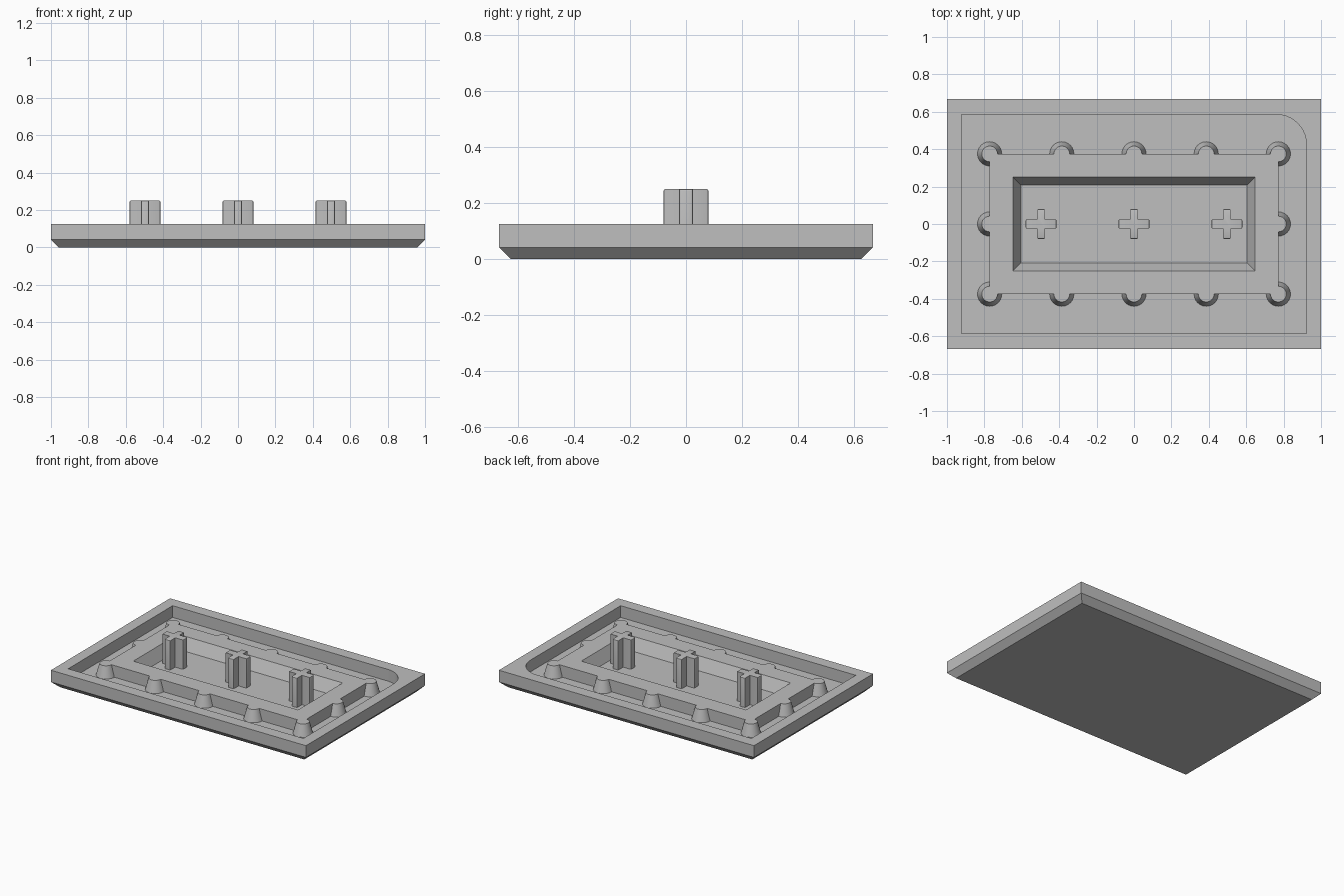
import bpy, bmesh, math

if "Cube" in bpy.data.objects:
    bpy.data.objects.remove(bpy.data.objects["Cube"])

FLOOR, RIM, POST_TOP = 0.042, 0.125, 0.25
PLATEAU_X, PLATEAU_Y = 0.772, 0.375

grey = bpy.data.materials.new("light grey plastic")
grey.use_nodes = True
colour = (0.52, 0.52, 0.52, 1)
grey.diffuse_color = colour
grey.node_tree.nodes["Principled BSDF"].inputs["Base Color"].default_value = colour


def finish(name, bm):
    """Turn a bmesh into a named, shaded object."""
    mesh = bpy.data.meshes.new(name)
    bm.to_mesh(mesh)
    bm.free()
    mesh.materials.append(grey)
    obj = bpy.data.objects.new(name, mesh)
    bpy.context.collection.objects.link(obj)
    bpy.ops.object.select_all(action='DESELECT')
    obj.select_set(True)
    bpy.context.view_layer.objects.active = obj
    bpy.ops.object.shade_smooth_by_angle(angle=math.radians(30))
    return obj


def outline(hx, hy, r):
    """Rectangle whose back left corner is rounded by r."""
    arc = [math.radians(a) for a in range(0, 91, 9)]
    return [(-hx, -hy), (hx, -hy)] + [
        (hx - r + r * math.cos(a), hy - r + r * math.sin(a)) for a in arc
    ] + [(-hx, hy)]


def loft(name, rings, cap):
    """Skin rings of (half x, half y, corner radius, z)."""
    bm = bmesh.new()
    loops = [[bm.verts.new((x, y, z)) for x, y in outline(hx, hy, r)]
             for hx, hy, r, z in rings]
    n = len(loops[0])
    for a, b in zip(loops, loops[1:]):
        for i in range(n):
            j = (i + 1) % n
            bm.faces.new((a[i], a[j], b[j], b[i]))
    if cap:
        bm.faces.new(loops[0][::-1])
        bm.faces.new(loops[-1])
    bmesh.ops.remove_doubles(bm, verts=bm.verts, dist=1e-5)
    return finish(name, bm)


def stud(name, x, y, start, sweep):
    """Tapered stud: only the sector standing outside the plateau."""
    bm = bmesh.new()
    steps = sweep // 15
    rows = []
    for radius, z in ((0.065, FLOOR), (0.042, RIM)):
        angles = [math.radians(start + sweep * i / steps) for i in range(steps + 1)]
        rows.append([bm.verts.new((x + radius * math.cos(a), y + radius * math.sin(a), z))
                     for a in angles])
    low, high = rows
    centre = bm.verts.new((x, y, RIM))
    for i in range(steps):
        bm.faces.new((low[i], low[i + 1], high[i + 1], high[i]))
        bm.faces.new((high[i], high[i + 1], centre))
    return finish(name, bm)


def cross_post(name, x):
    """Plus-shaped post with softened arm ends."""
    ax, ay, tx, ty = 0.083, 0.08, 0.022, 0.025
    pts = [(ax, -ty), (ax, ty), (tx, ty), (tx, ay), (-tx, ay), (-tx, ty),
           (-ax, ty), (-ax, -ty), (-tx, -ty), (-tx, -ay), (tx, -ay), (tx, -ty)]
    bm = bmesh.new()
    base = bm.faces.new([bm.verts.new((x + px, py, FLOOR)) for px, py in pts])
    top = bmesh.ops.extrude_face_region(bm, geom=[base])
    bmesh.ops.translate(bm, vec=(0, 0, POST_TOP - FLOOR),
                        verts=[v for v in top["geom"] if isinstance(v, bmesh.types.BMVert)])
    bmesh.ops.recalc_face_normals(bm, faces=bm.faces)

    def at_end(v):
        return abs(v.co.x - x) > ax - 0.001 or abs(v.co.y) > ay - 0.001

    ends = [e for e in bm.edges if all(at_end(v) for v in e.verts)
            and max(v.co.z for v in e.verts) > RIM]
    bmesh.ops.bevel(bm, geom=ends, offset=0.008, segments=2, profile=0.5, affect='EDGES')
    return finish(name, bm)


# Tray with chamfered underside and one rounded inner corner
loft("tray", [(0.958, 0.625, 0, 0), (1, 0.667, 0, FLOOR), (1, 0.667, 0, RIM),
              (0.922, 0.585, 0.16, RIM), (0.922, 0.585, 0.16, FLOOR)], True)

# Raised frame with a sloped recess that opens onto the tray floor
loft("raised_frame", [(PLATEAU_X, PLATEAU_Y, 0, FLOOR), (PLATEAU_X, PLATEAU_Y, 0, RIM),
                      (0.646, 0.25, 0, RIM), (0.604, 0.208, 0, FLOOR)], False)

# Studs along the frame edge
for sx in (-1, 1):
    side = "left" if sx > 0 else "right"
    stud(side + "_middle_stud", sx * PLATEAU_X, 0, -90 if sx > 0 else 90, 180)
    for sy in (-1, 1):
        row = "back" if sy > 0 else "front"
        corner = {(1, 1): -90, (-1, 1): 0, (-1, -1): 90, (1, -1): 180}[sx, sy]
        stud(f"{row}_{side}_corner_stud", sx * PLATEAU_X, sy * PLATEAU_Y, corner, 270)
        stud(f"{row}_{side}_stud", sx * PLATEAU_X / 2, sy * PLATEAU_Y,
             0 if sy > 0 else 180, 180)
for sy, row in ((-1, "front"), (1, "back")):
    stud(row + "_centre_stud", 0, sy * PLATEAU_Y, 0 if sy > 0 else 180, 180)

# Cross posts standing in the recess
for x, place in ((-0.497, "right"), (0, "centre"), (0.497, "left")):
    cross_post(place + "_cross_post", x)
